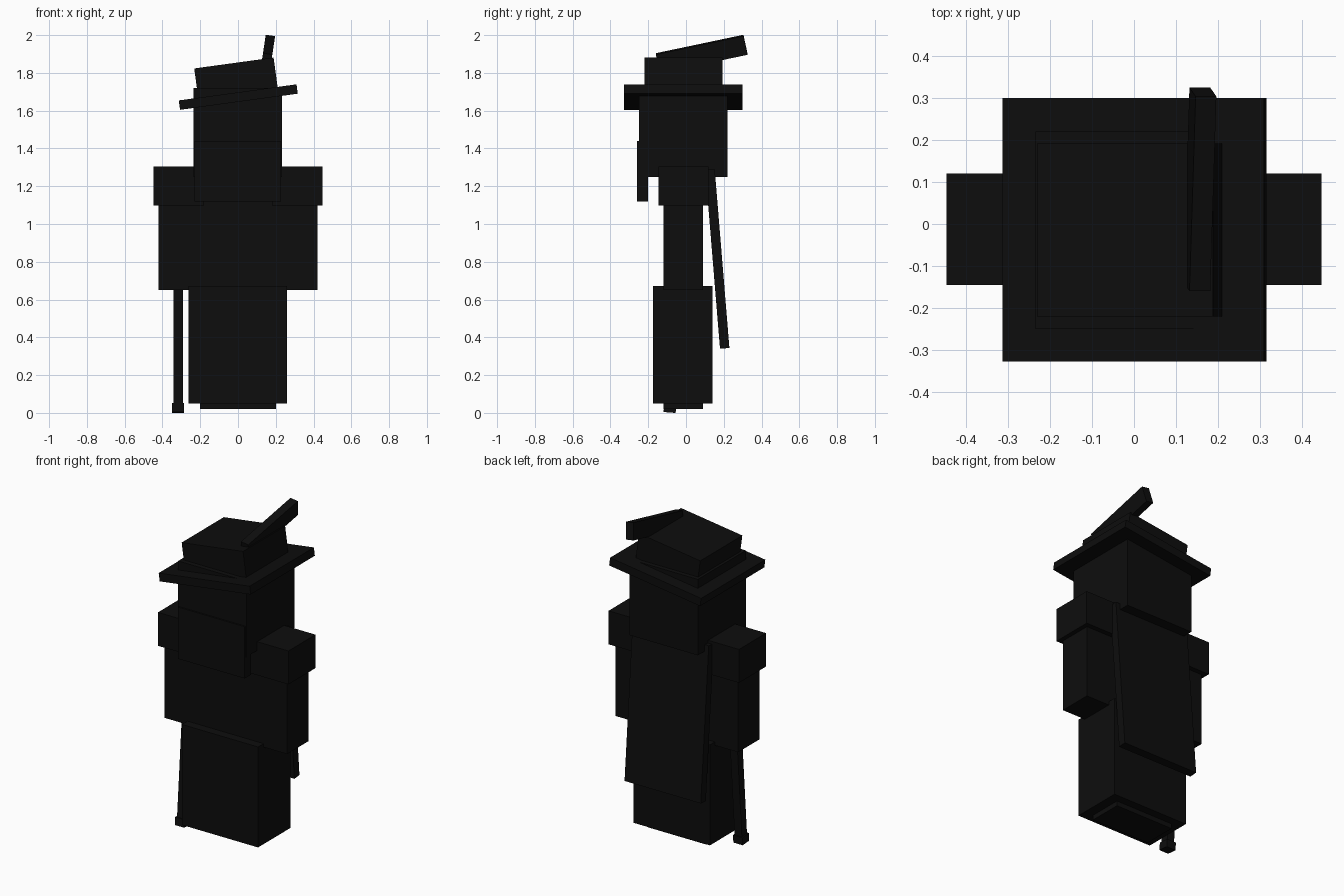
import bpy
from math import radians
from mathutils import Matrix, Vector

cube = bpy.data.objects.get("Cube")
if cube:
    bpy.data.objects.remove(cube, do_unlink=True)

# Single near-black colour
black = bpy.data.materials.new("soft black")
black.use_nodes = True
colour = (0.004, 0.004, 0.004, 1)
black.diffuse_color = colour
black.node_tree.nodes["Principled BSDF"].inputs["Base Color"].default_value = colour


def block(name, x, y, z, turn=None):
    """Box from its ranges, optionally turned about its centre."""
    spans = (x, y, z)
    centre = Vector([(a + b) / 2 for a, b in spans])
    bpy.ops.mesh.primitive_cube_add(size=1)
    ob = bpy.context.object
    ob.name = ob.data.name = name
    scale = Matrix.Diagonal([b - a for a, b in spans]).to_4x4()
    ob.data.transform((turn or Matrix()) @ scale)
    ob.location = centre
    ob.data.materials.append(black)
    return ob


def turn(axis, degrees):
    return Matrix.Rotation(radians(degrees), 4, axis)


# Body
block("torso_core", (-.2, .2), (-.12, .09), (.02, 1.3))
block("robe_skirt", (-.262, .26), (-.175, .14), (.05, .672))
for side, s in (("right", -1), ("left", 1)):
    block(side + "_arm", sorted((s * .2, s * .42)), (-.12, .09), (.65, 1.12))
    block(side + "_shoulder", sorted((s * .18, s * .447)), (-.145, .12), (1.098, 1.305))

# Cape hanging away from the back
block("cape", (-.262, .26), (.141, .191), (.34, 1.29), turn("X", 4.7))

# Head and beard
block("head", (-.235, .232), (-.25, .22), (1.25, 1.72))
block("beard", (-.23, .228), (-.26, -.2), (1.12, 1.44))

# Tilted hat with a feather
tilt = turn("Y", -7.8)
block("hat_brim", (-.313, .316), (-.328, .3), (1.647, 1.697), tilt)
block("hat_crown", (-.222, .202), (-.22, .192), (1.68, 1.853), tilt)
block("hat_feather", (.132, .182), (-.154, .32), (1.849, 1.951),
      turn("Y", 8.5) @ turn("X", 12))

# Walking cane held in the right hand
lean = turn("X", -4.4)
block("cane_shaft", (-.342, -.292), (-.08, -.03), (.03, .8), lean)
block("cane_tip", (-.35, -.286), (-.117, -.053), (.002, .05), lean)
